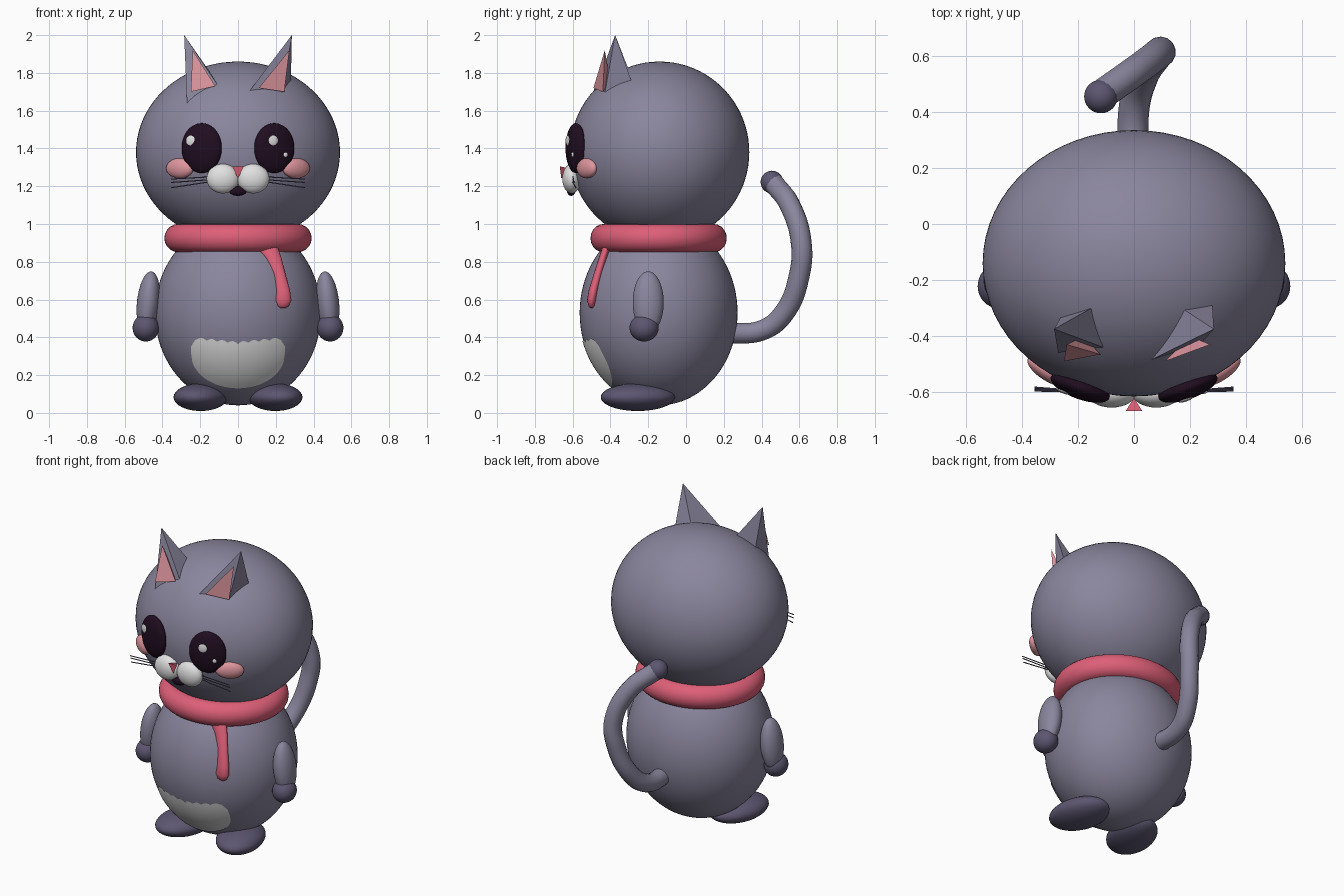
import bpy, bmesh
from math import sin, cos, pi, sqrt, radians
from mathutils import Vector

cube = bpy.data.objects.get("Cube")
if cube:
    bpy.data.objects.remove(cube, do_unlink=True)


def material(name, rgb):
    m = bpy.data.materials.new(name)
    m.use_nodes = True
    m.diffuse_color = (*rgb, 1)
    bsdf = next(n for n in m.node_tree.nodes if n.type == 'BSDF_PRINCIPLED')
    bsdf.inputs["Base Color"].default_value = (*rgb, 1)
    bsdf.inputs["Roughness"].default_value = 0.7
    return m


FUR = material("grey fur", (0.254, 0.235, 0.337))
DARK = material("dark paw fur", (0.107, 0.093, 0.162))
RED = material("scarf red", (0.73, 0.115, 0.188))
PINK = material("soft pink", (0.73, 0.305, 0.342))
WHITE = material("white", (0.75, 0.75, 0.75))
BLACK = material("eye black", (0.014, 0.004, 0.014))


def finish(ob, mat, smooth=True):
    ob.data.materials.clear()
    ob.data.materials.append(mat)
    if smooth:
        bpy.ops.object.select_all(action='DESELECT')
        ob.select_set(True)
        bpy.context.view_layer.objects.active = ob
        bpy.ops.object.shade_smooth_by_angle(angle=radians(50))
    return ob


def ellipsoid(name, mat, loc, radii, rot=(0, 0, 0), seg=32):
    bpy.ops.mesh.primitive_uv_sphere_add(segments=seg, ring_count=seg * 2 // 3, location=loc,
                                         rotation=[radians(a) for a in rot])
    ob = bpy.context.object
    ob.name, ob.scale = name, radii
    return finish(ob, mat)


def mesh(name, mat, verts, faces, smooth=True):
    me = bpy.data.meshes.new(name)
    me.from_pydata(verts, [], faces)
    bm = bmesh.new()
    bm.from_mesh(me)
    bmesh.ops.recalc_face_normals(bm, faces=bm.faces)
    bm.to_mesh(me)
    bm.free()
    ob = bpy.data.objects.new(name, me)
    bpy.context.collection.objects.link(ob)
    return finish(ob, mat, smooth)


def pyramid(name, mat, base, tip):
    n = len(base)
    sides = [(i, (i + 1) % n, n) for i in range(n)]
    return mesh(name, mat, base + [tip], sides + [tuple(range(n))], False)


def tube(name, mat, points, radius):
    cu = bpy.data.curves.new(name, 'CURVE')
    cu.dimensions = '3D'
    cu.bevel_depth, cu.bevel_resolution, cu.use_fill_caps = radius, 5, True
    sp = cu.splines.new('BEZIER')
    sp.bezier_points.add(len(points) - 1)
    for bp, p in zip(sp.bezier_points, points):
        bp.co = p
        bp.handle_left_type = bp.handle_right_type = 'AUTO'
    ob = bpy.data.objects.new(name, cu)
    bpy.context.collection.objects.link(ob)
    bpy.ops.object.select_all(action='DESELECT')
    ob.select_set(True)
    bpy.context.view_layer.objects.active = ob
    bpy.ops.object.convert(target='MESH')
    return finish(bpy.context.object, mat)


# Head and body
BODY_C, BODY_R = Vector((0, -0.145, 0.53)), Vector((0.44, 0.418, 0.49))
ellipsoid("head", FUR, (0, -0.14, 1.38), (0.54, 0.475, 0.48), seg=64)
ellipsoid("body", FUR, BODY_C, BODY_R, seg=64)

# Scarf ring
bpy.ops.mesh.primitive_torus_add(major_segments=64, minor_segments=20, major_radius=0.315,
                                 minor_radius=0.075, location=(0, -0.145, 0.925))
scarf = bpy.context.object
scarf.name, scarf.scale = "scarf", (1, 0.925, 1)
finish(scarf, RED)

# Hanging scarf end: rows of left x, right x, y, z, half thickness
rows = [(0.09, 0.21, -0.42, 0.88, 0.022), (0.145, 0.23, -0.44, 0.82, 0.022),
        (0.185, 0.25, -0.465, 0.74, 0.022), (0.2, 0.275, -0.49, 0.65, 0.025),
        (0.192, 0.283, -0.5, 0.595, 0.024), (0.205, 0.268, -0.5, 0.565, 0.016),
        (0.225, 0.25, -0.5, 0.555, 0.006)]
N = 16
verts, faces = [], []
for x0, x1, y, z, t in rows:
    for i in range(N):
        a = 2 * pi * i / N
        verts.append(((x0 + x1) / 2 + cos(a) * (x1 - x0) / 2, y + sin(a) * t, z))
for r in range(len(rows) - 1):
    for i in range(N):
        j = (i + 1) % N
        faces.append((r * N + i, r * N + j, (r + 1) * N + j, (r + 1) * N + i))
faces += [tuple(range(N)), tuple(range(len(verts) - N, len(verts)))]
mesh("scarf_end", RED, verts, faces)

# Belly patch with a scalloped top, laid on the body surface
COLS, LAYERS = 80, 12
verts, faces = [], []
for c in range(COLS + 1):
    u = 2 * c / COLS - 1
    low = 0.31 - 0.18 * sqrt(max(0, 1 - u * u))
    high = 0.365 + 0.025 * abs(u) + 0.012 * abs(sin(4.5 * pi * u))
    high -= 0.5 * max(0, abs(u) - 0.9)
    for k in range(LAYERS + 1):
        x, z = 0.248 * u, low + (high - low) * k / LAYERS
        d = 1 - (x / BODY_R.x) ** 2 - ((z - BODY_C.z) / BODY_R.z) ** 2
        verts.append((x, BODY_C.y - BODY_R.y * sqrt(max(0, d)) - 0.005, z))
for c in range(COLS):
    for k in range(LAYERS):
        a = c * (LAYERS + 1) + k
        faces.append((a, a + LAYERS + 1, a + LAYERS + 2, a + 1))
mesh("belly_patch", WHITE, verts, faces)

# Paired limbs and face parts
EYE_R = Vector((0.112, 0.042, 0.132))
for s, side in ((1, "left"), (-1, "right")):
    ellipsoid(side + "_arm", FUR, (s * 0.475, -0.2, 0.585), (0.06, 0.082, 0.165), (0, -s * 6, 0))
    ellipsoid(side + "_hand", DARK, (s * 0.488, -0.222, 0.45), (0.07, 0.077, 0.072))
    ellipsoid(side + "_foot", DARK, (s * 0.198, -0.255, 0.083), (0.138, 0.2, 0.073), (0, 0, s * 15))
    ellipsoid(side + "_eye", BLACK, (s * 0.192, -0.583, 1.402), EYE_R, (0, 0, s * 20))
    ellipsoid(side + "_cheek", PINK, (s * 0.308, -0.525, 1.295), (0.084, 0.034, 0.053), (0, 0, s * 33))
    ellipsoid(side + "_muzzle", WHITE, (s * 0.08, -0.605, 1.24), (0.086, 0.05, 0.078))
    for i, (z0, z1) in enumerate(((1.25, 1.238), (1.235, 1.22), (1.225, 1.192))):
        tube(f"{side}_whisker_{i + 1}", DARK,
             [(s * 0.14, -0.6, z0), (s * 0.355, -0.595 + 0.006 * i, z1)], 0.003)


# Eye highlights, resting on the eye surface
def highlight(name, s, lx, lz, r):
    ly = -EYE_R.y * sqrt(1 - (lx / EYE_R.x) ** 2 - (lz / EYE_R.z) ** 2)
    a = radians(s * 20)
    loc = (s * 0.192 + lx * cos(a) - ly * sin(a), -0.583 + lx * sin(a) + ly * cos(a), 1.402 + lz)
    ellipsoid(name, WHITE, loc, (r, 0.006, r), (0, 0, s * 20), 16)


highlight("right_eye_highlight", -1, -0.05, 0.04, 0.027)
highlight("left_eye_highlight", 1, -0.02, 0.04, 0.027)
highlight("left_eye_small_highlight", 1, 0.05, -0.035, 0.013)

# Nose and mouth
pyramid("nose", RED, [(-0.03, -0.668, 1.305), (0.03, -0.668, 1.305), (0, -0.66, 1.24)], (0, -0.62, 1.295))
ellipsoid("mouth", BLACK, (0, -0.608, 1.175), (0.048, 0.022, 0.026))

# Ears with pink inner faces
pyramid("left_ear", FUR, [(0.05, -0.49, 1.69), (0.235, -0.43, 1.69), (0.28, -0.29, 1.76),
                          (0.17, -0.3, 1.78)], (0.285, -0.375, 2.0))
pyramid("left_inner_ear", PINK, [(0.11, -0.49, 1.72), (0.245, -0.44, 1.7), (0.2, -0.4, 1.75)],
        (0.272, -0.43, 1.92))
pyramid("right_ear", FUR, [(-0.27, -0.46, 1.64), (-0.11, -0.44, 1.74), (-0.125, -0.285, 1.77),
                           (-0.26, -0.33, 1.72)], (-0.285, -0.375, 2.0))
pyramid("right_inner_ear", PINK, [(-0.25, -0.49, 1.7), (-0.12, -0.465, 1.73), (-0.18, -0.4, 1.75)],
        (-0.24, -0.43, 1.92))

# Tail with dark tip
tube("tail", FUR, [(0, 0.2, 0.42), (0, 0.41, 0.44), (0.03, 0.52, 0.53), (0.08, 0.6, 0.73),
                   (0.09, 0.61, 0.9), (0.01, 0.55, 1.1), (-0.11, 0.465, 1.215)], 0.055)
ellipsoid("tail_tip", DARK, (-0.118, 0.455, 1.222), (0.06, 0.06, 0.06))
